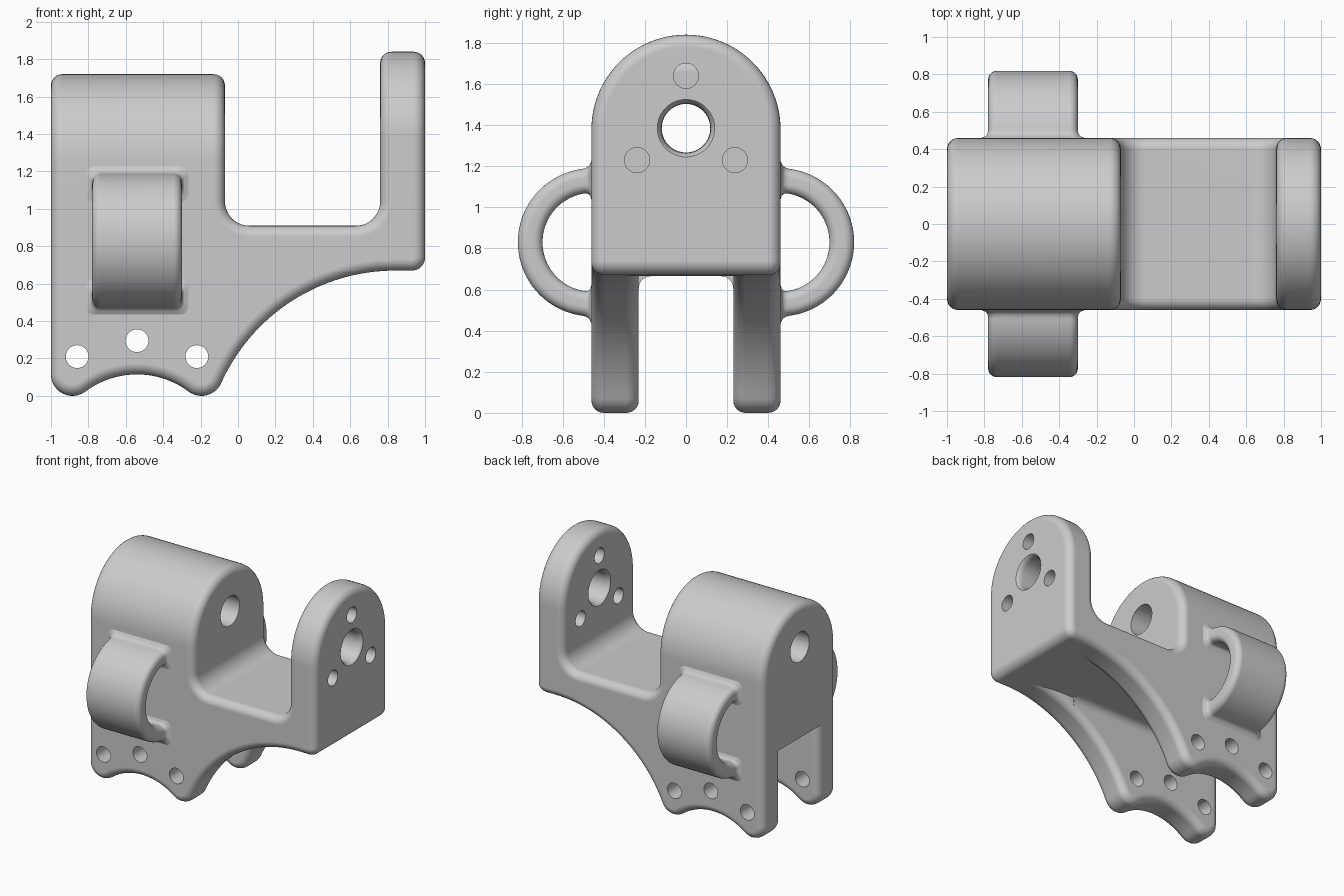
import bpy, bmesh
from math import sin, cos, pi, radians, degrees, atan2, sqrt
from mathutils import Vector

if "Cube" in bpy.data.objects:
    bpy.data.objects.remove(bpy.data.objects["Cube"])

R_EDGE, STEPS = 0.06, 6          # rounded rim radius and segments
SIDE = lambda u, v, w: (u, w, v)   # profile in XZ, depth along y
END = lambda u, v, w: (w, u, v)    # profile in YZ, depth along x


def arc(c, r, a0, a1, n=12):
    return [(c[0] + r * cos(radians(a0 + (a1 - a0) * i / n)),
             c[1] + r * sin(radians(a0 + (a1 - a0) * i / n))) for i in range(n + 1)]


def tidy(pts):
    out = []
    for p in map(Vector, pts):
        if not out or (p - out[-1]).length > 1e-4:
            out.append(p)
    return out


def inset(pts, d):
    """Move a counter-clockwise outline inwards by d."""
    out = []
    for i, p in enumerate(pts):
        a, b = (p - pts[i - 1]).normalized(), (pts[(i + 1) % len(pts)] - p).normalized()
        na, nb = Vector((-a.y, a.x)), Vector((-b.y, b.x))
        out.append(p + (na + nb) * (d / (1 + na.dot(nb))))
    return out


def loft(bm, rings, cap=True):
    rows = [[bm.verts.new(p) for p in ring] for ring in rings]
    n = len(rows[0])
    faces = [bm.faces.new((a[i], a[(i + 1) % n], b[(i + 1) % n], b[i]))
             for a, b in zip(rows, rows[1:]) for i in range(n)]
    if cap:
        faces += [bm.faces.new(rows[0]), bm.faces.new(rows[-1])]
    bmesh.ops.recalc_face_normals(bm, faces=faces)


def rounded_prism(pts, w0, w1, axis):
    ends = [(R_EDGE * (1 - sin(t)), R_EDGE * (1 - cos(t)))
            for t in [i * pi / 2 / STEPS for i in range(STEPS + 1)]]
    levels = [(o, w0 + d) for o, d in ends] + [(o, w1 - d) for o, d in reversed(ends)]
    bm = bmesh.new()
    loft(bm, [[axis(p.x, p.y, w) for p in inset(pts, o)] for o, w in levels])
    return bm


def round_cutter(bm, c, stations, axis):
    loft(bm, [[axis(u, v, w) for u, v in arc(c, r, 0, 360, 40)[:-1]] for w, r in stations])


def make_object(name, bm):
    me = bpy.data.meshes.new(name)
    bm.to_mesh(me)
    bm.free()
    ob = bpy.data.objects.new(name, me)
    bpy.context.collection.objects.link(ob)
    return ob


def drill(bm, cutter_bm):
    ob, cutter = make_object("blank", bm), make_object("cutter", cutter_bm)
    cutter.hide_render = True
    mod = ob.modifiers.new("holes", 'BOOLEAN')
    mod.operation, mod.solver, mod.object = 'DIFFERENCE', 'EXACT', cutter
    bpy.context.view_layer.update()
    out = bmesh.new()
    out.from_object(ob, bpy.context.evaluated_depsgraph_get())
    for o in (ob, cutter):
        bpy.data.objects.remove(o)
    return out


def trim(bm, z, keep_above):
    bmesh.ops.bisect_plane(bm, geom=bm.verts[:] + bm.edges[:] + bm.faces[:], dist=1e-6,
                           plane_co=(0, 0, z), plane_no=(0, 0, 1),
                           clear_inner=keep_above, clear_outer=not keep_above)


def add(target, bm):
    me = bpy.data.meshes.new("part")
    bm.to_mesh(me)
    bm.free()
    target.from_mesh(me)
    bpy.data.meshes.remove(me)


def finish(ob):
    ob.data.shade_smooth()
    ob.data.set_sharp_from_angle(angle=radians(35))
    ob.modifiers.new("flat_faces", 'WEIGHTED_NORMAL').keep_sharp = True


# side outline: feet, arched underside, deck with fillets, stubs of both uprights
fx, fr = -0.195, 0.115
cx = 0.84
big = ((cx - fx) ** 2 + (fr - 0.67) ** 2 - fr ** 2) / (2 * (0.67 - fr) + 2 * fr)
cz = 0.67 - big
ang = degrees(atan2(cz - fr, cx - fx))
outline = tidy(
    arc((-0.885, fr), fr, 180, 306.87) + arc((-0.54, -0.345), 0.46, 126.87, 53.13, 20)
    + arc((fx, fr), fr, 233.13, 360 + ang) + arc((cx, cz), big, 180 + ang, 90, 32)
    + arc((0.93, 0.74), 0.07, -90, 0, 8) + [(1, 1.3), (0.76, 1.3)]
    + arc((0.63, 1.04), 0.13, 0, -90) + arc((0.06, 1.04), 0.13, -90, -180)
    + [(-0.07, 1.3), (-1, 1.3)])

ROOF, SPLIT = 0.665, 1.1
body = bmesh.new()

# middle of the body, with the roof of the slot
middle = rounded_prism(outline, -0.46, 0.46, SIDE)
trim(middle, ROOF, True)
bmesh.ops.holes_fill(middle, edges=[e for e in middle.edges if e.is_boundary], sides=0)
trim(middle, SPLIT, False)
add(body, middle)

# two legs with pin holes
for y0, y1 in ((-0.46, -0.23), (0.23, 0.46)):
    pins = bmesh.new()
    for c in ((-0.86, 0.21), (-0.54, 0.295), (-0.22, 0.21)):
        round_cutter(pins, c, [(-0.8, 0.061), (0.8, 0.061)], SIDE)
    leg = drill(rounded_prism(outline, y0, y1, SIDE), pins)
    trim(leg, ROOF, False)
    add(body, leg)

# arched tops: thick bearing block and thin end plate
Z_HOLE = 1.385
for x0, x1, zc, is_plate in ((-1, -0.07, 1.26, False), (0.76, 1, 1.38, True)):
    arch = tidy([(-0.46, 0.9), (0.46, 0.9)] + arc((0, zc), 0.46, 0, 180, 48))
    holes = bmesh.new()
    if is_plate:
        flare = [(0.70, 0.14), (0.76, 0.14), (0.77, 0.13), (0.80, 0.12),
                 (0.96, 0.12), (0.99, 0.13), (1.0, 0.14), (1.06, 0.14)]
        round_cutter(holes, (0, Z_HOLE), flare, END)
        for a in (90, 213, 327):
            c = (0.275 * cos(radians(a)), Z_HOLE + 0.255 * sin(radians(a)))
            if a != 90:
                c = (0.238 * (1 if a > 270 else -1), 1.23)
            round_cutter(holes, c, [(0.6, 0.061), (1.2, 0.061)], END)
    else:
        round_cutter(holes, (0, Z_HOLE), [(-1.2, 0.118), (0.1, 0.118)], END)
    top = drill(rounded_prism(arch, x0, x1, END), holes)
    trim(top, SPLIT, True)
    add(body, top)

bmesh.ops.remove_doubles(body, verts=body.verts[:], dist=2e-4)

# fillets in the inner corners of the slot
for s in (-1, 1):
    corner = [(0.25, ROOF + 0.01), (0.25, 0.605)] + arc((0.17, 0.605), 0.06, 0, 90, 8) + [(0.17, ROOF + 0.01)]
    loft(body, [[(x, s * y, z) for y, z in corner] for x in (-0.94, 0.38)])
finish(make_object("bracket_body", body))

# half-ring handles, flared where they meet the body
for name, s in (("front_handle", -1), ("back_handle", 1)):
    rings = []
    for i in range(91):
        phi = radians(-90 + 2 * i)
        d, f = 0.30 * cos(phi), 0.04
        e = f - sqrt(f * f - (f - d) ** 2) if d < f else 0
        hx, ht, r = 0.24 + e, 0.06 + e, 0.045
        section = []
        for a, (sx, st) in enumerate(((1, 1), (-1, 1), (-1, -1), (1, -1))):
            section += arc((sx * (hx - r), st * (ht - r)), r, 90 * a, 90 * a + 90, 6)
        rings.append([(-0.54 + x, s * (0.458 + (0.30 + t) * cos(phi)), 0.83 + (0.30 + t) * sin(phi))
                      for x, t in section])
    bm = bmesh.new()
    loft(bm, rings, cap=False)
    finish(make_object(name, bm))
